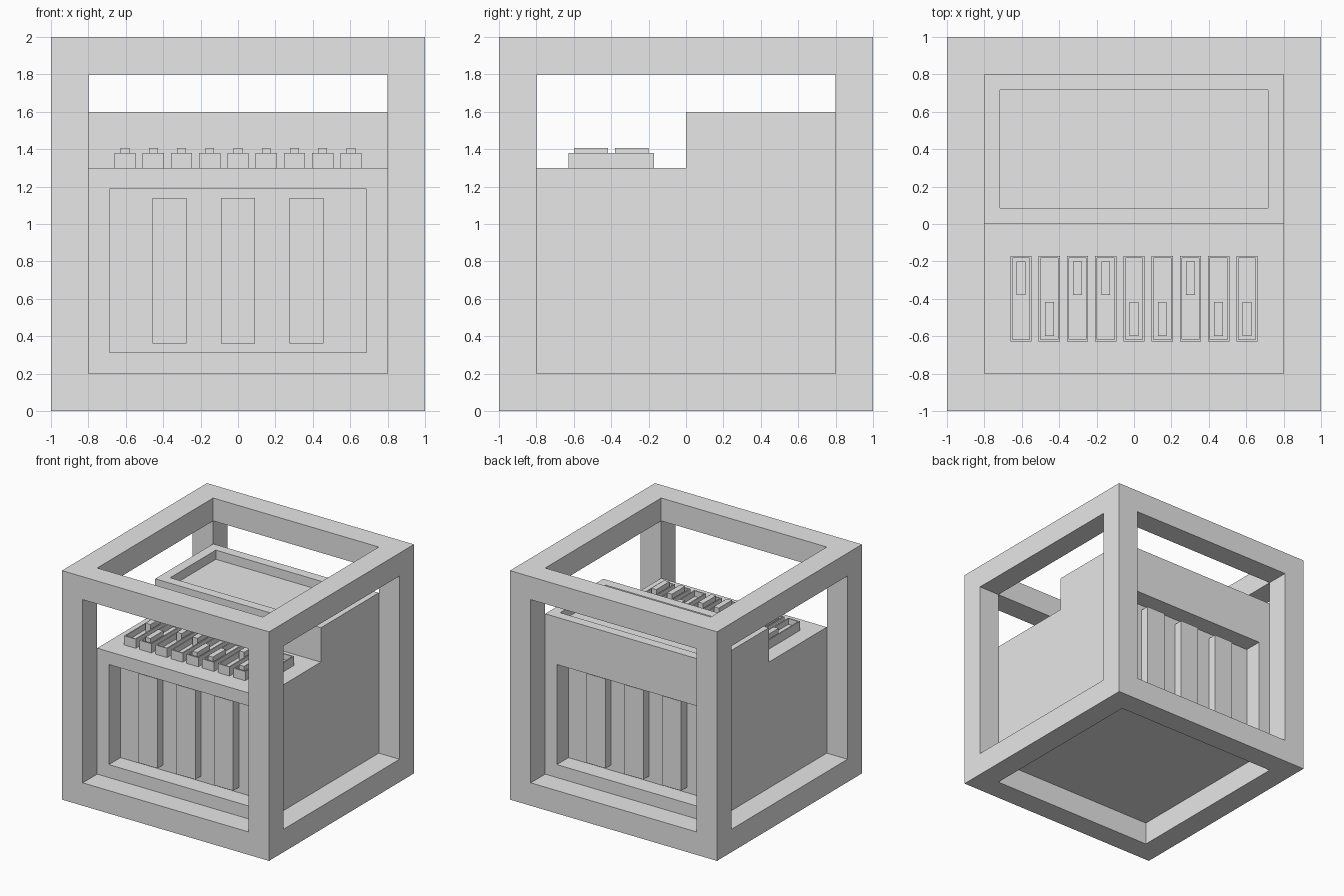
import bpy
import bmesh
from itertools import product
from mathutils import Matrix, Vector

default_cube = bpy.data.objects.get("Cube")
if default_cube:
    bpy.data.objects.remove(default_cube, do_unlink=True)

grey = bpy.data.materials.new("light_grey")
grey.use_nodes = True
grey.diffuse_color = (0.8, 0.8, 0.8, 1)
grey.node_tree.nodes["Principled BSDF"].inputs["Base Color"].default_value = (0.8, 0.8, 0.8, 1)


def add_box(bm, low, high):
    low, high = Vector(low), Vector(high)
    matrix = Matrix.Translation((low + high) / 2) @ Matrix.Diagonal((*(high - low), 1))
    bmesh.ops.create_cube(bm, size=1, matrix=matrix)


def finish(name, bm):
    mesh = bpy.data.meshes.new(name)
    bm.normal_update()
    bm.to_mesh(mesh)
    bm.free()
    mesh.materials.append(grey)
    obj = bpy.data.objects.new(name, mesh)
    bpy.context.collection.objects.link(obj)
    return obj


def box(name, low, high):
    bm = bmesh.new()
    add_box(bm, low, high)
    return finish(name, bm)


def face_towards(bm, direction):
    # Outermost face in a direction
    bm.normal_update()
    direction = Vector(direction)
    faces = [f for f in bm.faces if f.normal.dot(direction) > 0.9]
    return max(faces, key=lambda f: f.calc_center_median().dot(direction))


def push(bm, face, inset, depth):
    # Inset a face, then move it along its normal
    if inset:
        bmesh.ops.inset_individual(bm, faces=[face], thickness=inset)
    offset = face.normal * depth
    new_face = bmesh.ops.extrude_discrete_faces(bm, faces=[face])["faces"][0]
    bmesh.ops.translate(bm, verts=new_face.verts[:], vec=offset)


# Cubic frame: lattice cells lying on at least two outer layers
bm = bmesh.new()
cuts = (-1, -0.8, 0.8, 1)
for cell in product(range(3), repeat=3):
    if cell.count(1) < 2:
        add_box(bm, [cuts[i] for i in cell], [cuts[i + 1] for i in cell])
bmesh.ops.remove_doubles(bm, verts=bm.verts[:], dist=0.001)
groups = {}
for f in bm.faces:
    key = tuple(round(c, 3) for c in f.calc_center_median())
    groups.setdefault(key, []).append(f)
inner = [f for pair in groups.values() if len(pair) > 1 for f in pair]
bmesh.ops.delete(bm, geom=inner, context="FACES")
bmesh.ops.translate(bm, verts=bm.verts[:], vec=(0, 0, 1))
finish("outer_frame", bm)

# Body with front and back pockets, and a raised rear half with a shallow tray
bm = bmesh.new()
add_box(bm, (-0.8, -0.8, 0.2), (0.8, 0.8, 1.3))
for side in (-1, 1):
    push(bm, face_towards(bm, (0, side, 0)), 0.16, -0.16)
outer = [f for f in bm.faces if abs(f.calc_center_median().y) < 0.01 and f.calc_area() > 1.5]
edges = {e for f in outer for e in f.edges}
verts = {v for f in outer for v in f.verts}
bmesh.ops.bisect_plane(bm, geom=outer + list(edges) + list(verts),
                       plane_co=(0, 0, 0), plane_no=(0, 1, 0))
bm.normal_update()
rear_top = next(f for f in bm.faces if f.normal.z > 0.9
                and f.calc_center_median().z > 1.29 and f.calc_center_median().y > 0.1)
push(bm, rear_top, 0, 0.3)
push(bm, face_towards(bm, (0, 0, 1)), 0.12, -0.08)
finish("body", bm)

# Upright fins in both pockets
for place, side in (("front", -1), ("back", 1)):
    near, far = sorted((side * 0.64, side * 0.72))
    for i in (-1, 0, 1):
        x = i * 0.366
        box(f"{place}_fin", (x - 0.0915, near, 0.36), (x + 0.0915, far, 1.14))

# Row of switch trays, each toggle set to its rear or front end
for i, state in enumerate("RFRRFFRFF"):
    x = (i - 4) * 0.151
    bm = bmesh.new()
    add_box(bm, (x - 0.057, -0.628, 1.3), (x + 0.057, -0.17, 1.38))
    push(bm, face_towards(bm, (0, 0, 1)), 0.015, -0.05)
    finish("switch_tray", bm)
    y = -0.29 if state == "R" else -0.508
    box("switch_toggle", (x - 0.024, y - 0.09, 1.33), (x + 0.024, y + 0.09, 1.405))
